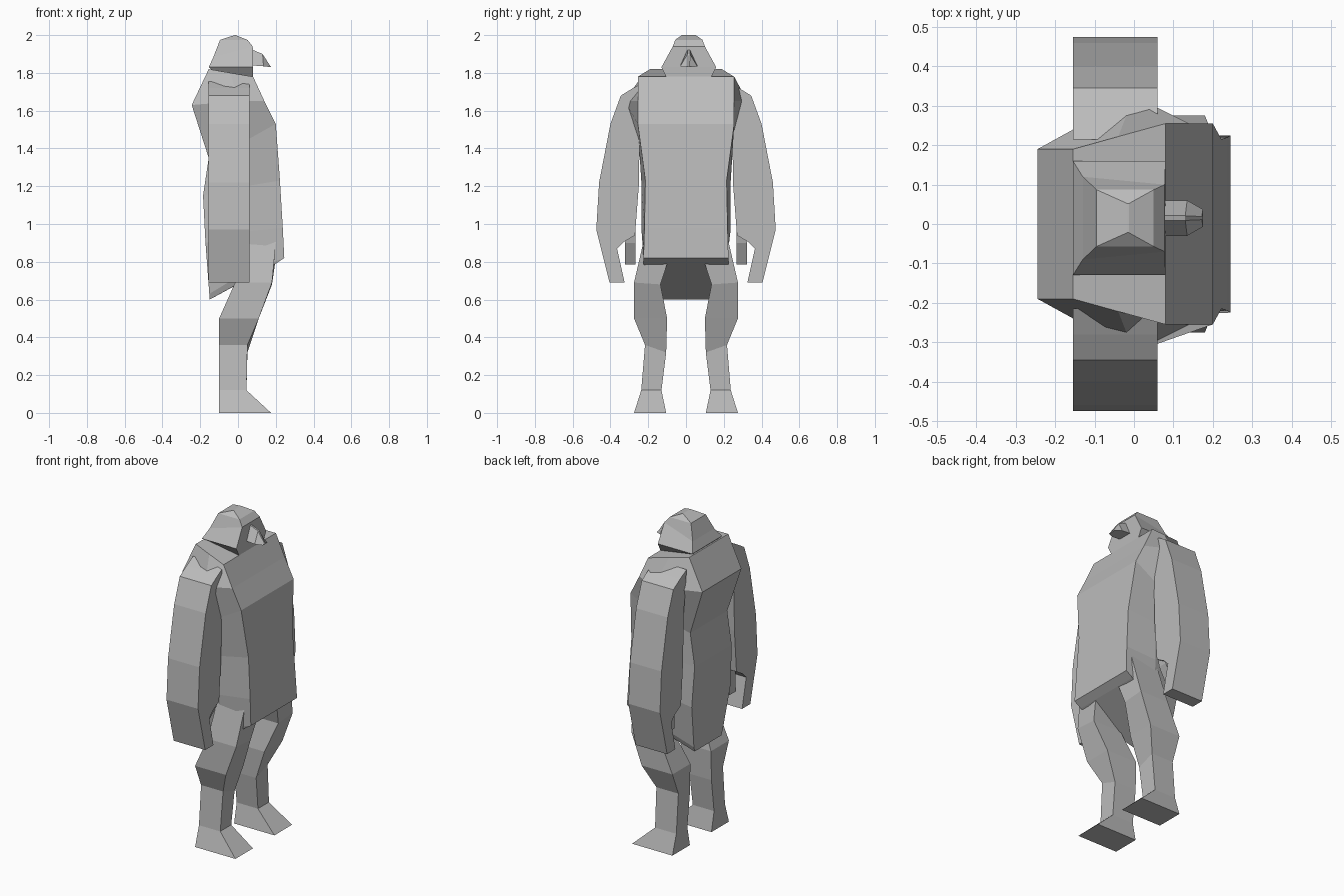
import bpy, bmesh

grey = bpy.data.materials.new("plain_grey")
grey.diffuse_color = (0.5, 0.5, 0.5, 1)


def finish(name, bm):
    bmesh.ops.recalc_face_normals(bm, faces=bm.faces)
    mesh = bpy.data.meshes.new(name)
    bm.to_mesh(mesh)
    bm.free()
    mesh.materials.append(grey)
    bpy.context.collection.objects.link(bpy.data.objects.new(name, mesh))


def loft(name, rings):
    """Skin a stack of equal rings and cap both ends."""
    bm = bmesh.new()
    loops = [[bm.verts.new(p) for p in r] for r in rings]
    for a, b in zip(loops, loops[1:]):
        for i in range(len(a)):
            j = (i + 1) % len(a)
            bm.faces.new((a[i], a[j], b[j], b[i]))
    bm.faces.new(loops[0])
    bm.faces.new(loops[-1])
    finish(name, bm)


def mirrored(half, cy=0.0):
    """Full ring from its +y half, mirrored about y = cy."""
    return ([(x, cy + y, z) for x, y, z in half]
            + [(x, cy - y, z) for x, y, z in reversed(half)])


# Torso: front, side and back corner of each ring
torso = [
    [(0.08, 0.255, 1.78), (-0.04, 0.222, 1.80), (-0.155, 0.19, 1.82)],
    [(0.14, 0.255, 1.65), (0.0, 0.325, 1.65), (-0.245, 0.19, 1.63)],
    [(0.20, 0.255, 1.53), (0.04, 0.25, 1.44), (-0.155, 0.18, 1.35)],
    [(0.222, 0.215, 1.23), (0.04, 0.235, 1.20), (-0.185, 0.18, 1.15)],
    [(0.237, 0.22, 0.98), (0.04, 0.235, 0.96), (-0.172, 0.19, 0.90)],
    [(0.245, 0.225, 0.82), (0.03, 0.21, 0.74), (-0.152, 0.14, 0.63)],
    [(0.20, 0.225, 0.79), (0.03, 0.19, 0.70), (-0.15, 0.13, 0.60)],
]
loft("torso", [mirrored(r) for r in torso])

# Head: front and back corner of each ring, slightly off centre
HEAD_Y = 0.015
head = [
    [(0.08, 0.12, 1.78), (-0.14, 0.12, 1.815)],
    [(0.08, 0.145, 1.83), (-0.155, 0.145, 1.83)],
    [(0.078, 0.085, 1.94), (-0.13, 0.105, 1.885)],
    [(0.05, 0.072, 1.975), (-0.095, 0.072, 1.975)],
    [(-0.013, 0.037, 2.0), (-0.017, 0.037, 2.0)],
]
loft("head", [mirrored(r, HEAD_Y) for r in head])

# Beak-like nose
nose = [
    [(0.07, 0.045, 1.84), (0.07, 0.006, 1.925)],
    [(0.135, 0.045, 1.835), (0.13, 0.006, 1.90)],
    [(0.175, 0.022, 1.83), (0.172, 0.004, 1.835)],
]
loft("nose", [mirrored(r, HEAD_Y) for r in nose])

# Arm outline in (y, z), pushed through along x
arm = [(0.215, 1.755), (0.28, 1.72), (0.345, 1.68), (0.40, 1.53), (0.46, 1.22),
       (0.475, 0.97), (0.405, 0.69), (0.325, 0.69), (0.365, 0.87), (0.33, 0.905),
       (0.27, 0.94), (0.25, 1.20), (0.245, 1.48)]

# Leg rings: back x, front x, inner y, outer y, inner z, outer z
leg = [
    (-0.10, 0.175, 0.105, 0.275, 0.0, 0.0),
    (-0.10, 0.045, 0.13, 0.237, 0.12, 0.12),
    (-0.10, 0.05, 0.105, 0.217, 0.32, 0.36),
    (-0.10, 0.11, 0.10, 0.275, 0.50, 0.50),
    (-0.015, 0.18, 0.135, 0.275, 0.68, 0.69),
    (0.02, 0.205, 0.08, 0.215, 0.85, 0.95),
]

for side, s in (("right", -1), ("left", 1)):
    loft(side + "_arm", [[(x, s * y, z) for y, z in arm] for x in (-0.155, 0.06)])
    # Thumb slants back towards its tip
    loft(side + "_thumb", [
        [(x0, s * 0.267, z), (x1, s * 0.267, z), (x1, s * 0.323, z), (x0, s * 0.323, z)]
        for x0, x1, z in ((-0.11, 0.055, 0.97), (-0.11, 0.04, 0.90), (-0.11, -0.02, 0.785))])
    loft(side + "_leg", [
        [(xb, s * yi, zi), (xf, s * yi, zi), (xf, s * yo, zo), (xb, s * yo, zo)]
        for xb, xf, yi, yo, zi, zo in leg])
